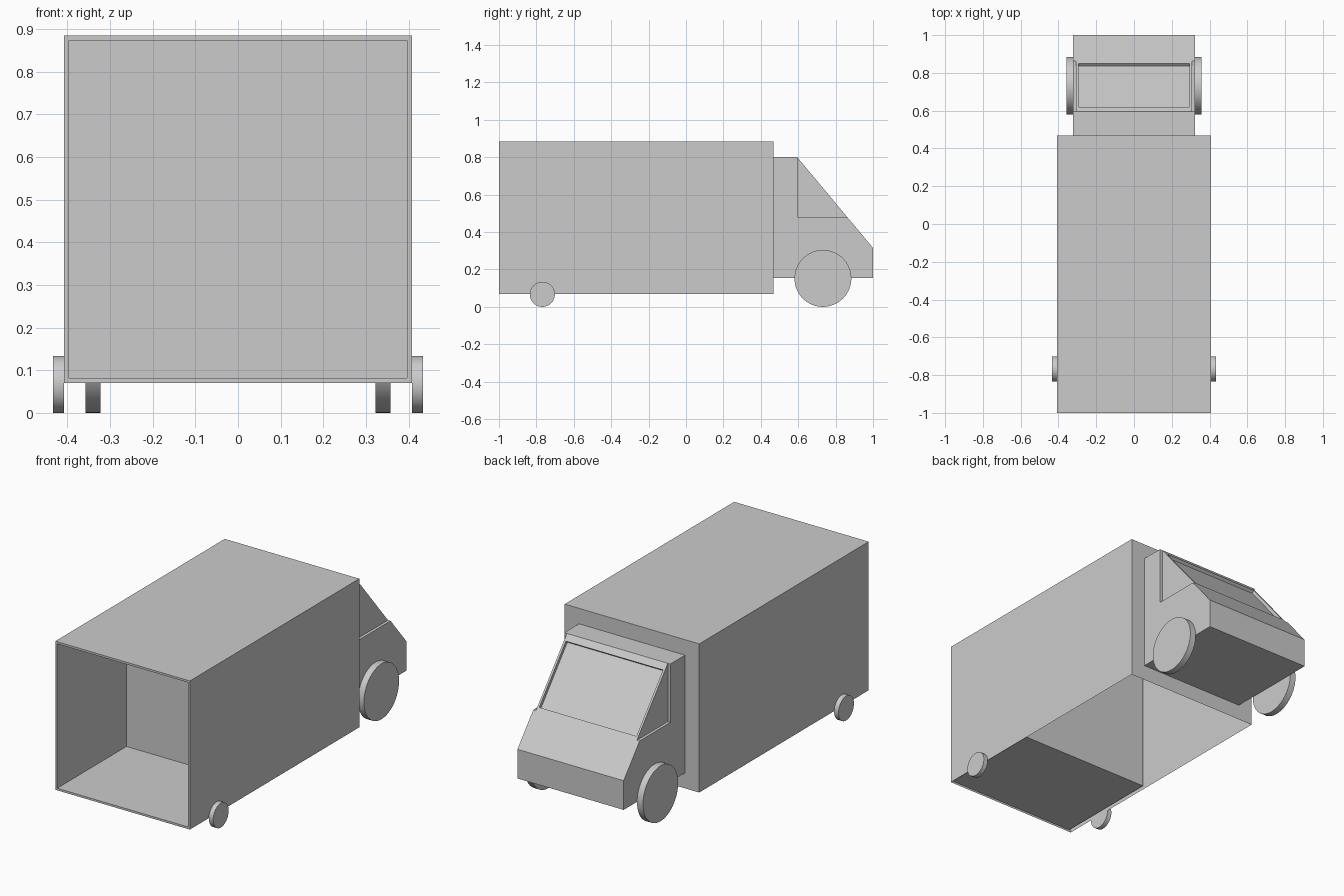
import bpy, bmesh
from math import pi
from mathutils import Matrix, Vector

if "Cube" in bpy.data.objects:
    bpy.data.objects.remove(bpy.data.objects["Cube"])


def to_object(bm, name):
    mesh = bpy.data.meshes.new(name)
    bm.to_mesh(mesh)
    bm.free()
    ob = bpy.data.objects.new(name, mesh)
    bpy.context.collection.objects.link(ob)
    return ob


def prism(name, profile, x0, x1):
    """Extrude a (y, z) profile along x."""
    bm = bmesh.new()
    face = bm.faces.new([bm.verts.new((x0, y, z)) for y, z in profile])
    new = bmesh.ops.extrude_face_region(bm, geom=[face])["geom"]
    bmesh.ops.translate(bm, vec=(x1 - x0, 0, 0),
                        verts=[v for v in new if isinstance(v, bmesh.types.BMVert)])
    bmesh.ops.recalc_face_normals(bm, faces=bm.faces)
    return to_object(bm, name)


def cut(target, cutter):
    cutter.hide_render = True
    cutter.hide_viewport = True
    mod = target.modifiers.new(cutter.name, 'BOOLEAN')
    mod.operation = 'DIFFERENCE'
    mod.solver = 'EXACT'
    mod.object = cutter


def wheel(name, x0, x1, y, radius):
    bm = bmesh.new()
    bmesh.ops.create_cone(bm, cap_ends=True, segments=64, radius1=radius, radius2=radius,
                          depth=abs(x1 - x0), matrix=Matrix.Translation(((x0 + x1) / 2, y, radius))
                          @ Matrix.Rotation(pi / 2, 4, 'Y'))
    ob = to_object(bm, name)
    bpy.ops.object.select_all(action='DESELECT')
    bpy.context.view_layer.objects.active = ob
    ob.select_set(True)
    bpy.ops.object.shade_smooth_by_angle()


# Cargo box: open underneath, with a recessed compartment at the open end
bm = bmesh.new()
bmesh.ops.create_cube(bm, size=1, matrix=Matrix.Translation((0, -0.266, 0.4775))
                      @ Matrix.Diagonal((0.816, 1.468, 0.815, 1)))
bm.normal_update()
end = next(f for f in bm.faces if f.normal.y < -0.9)
floor = next(f for f in bm.faces if f.normal.z < -0.9)
bmesh.ops.inset_individual(bm, faces=[end], thickness=0.016)
inner = bmesh.ops.extrude_discrete_faces(bm, faces=[end])["faces"][0]
bmesh.ops.translate(bm, verts=inner.verts, vec=(0, 0.6, 0))
bmesh.ops.delete(bm, geom=[floor], context='FACES_ONLY')
to_object(bm, "cargo_box")

# Cab with sloped nose
top, nose = Vector((0.595, 0.80)), Vector((1.0, 0.315))
cab = prism("cab", [(0.468, 0.155), (1.0, 0.155), nose, top, (0.468, 0.80)], -0.322, 0.322)

# Recessed side windows, running out to the slope
window = [(0.595, 0.48), (0.95, 0.48), (0.95, 0.9), (0.595, 0.9)]
for side, label in ((-1, "left"), (1, "right")):
    cut(cab, prism(label + "_window_cutter", window, side * 0.306, side * 0.4))

# Recessed windshield, cut square to the slope
slope = nose - top
normal = Vector((-slope.y, slope.x)).normalized()
upper, lower = (top + slope * ((y - top.x) / slope.x) for y in (0.62, 0.85))
cut(cab, prism("windshield_cutter", [upper - normal * 0.018, lower - normal * 0.018,
                                     lower + normal * 0.1, upper + normal * 0.1], -0.295, 0.295))

# Wheels
for side, label in ((-1, "left"), (1, "right")):
    wheel(label + "_cab_wheel", side * 0.322, side * 0.358, 0.732, 0.152)
    wheel(label + "_cargo_wheel", side * 0.408, side * 0.434, -0.768, 0.067)
